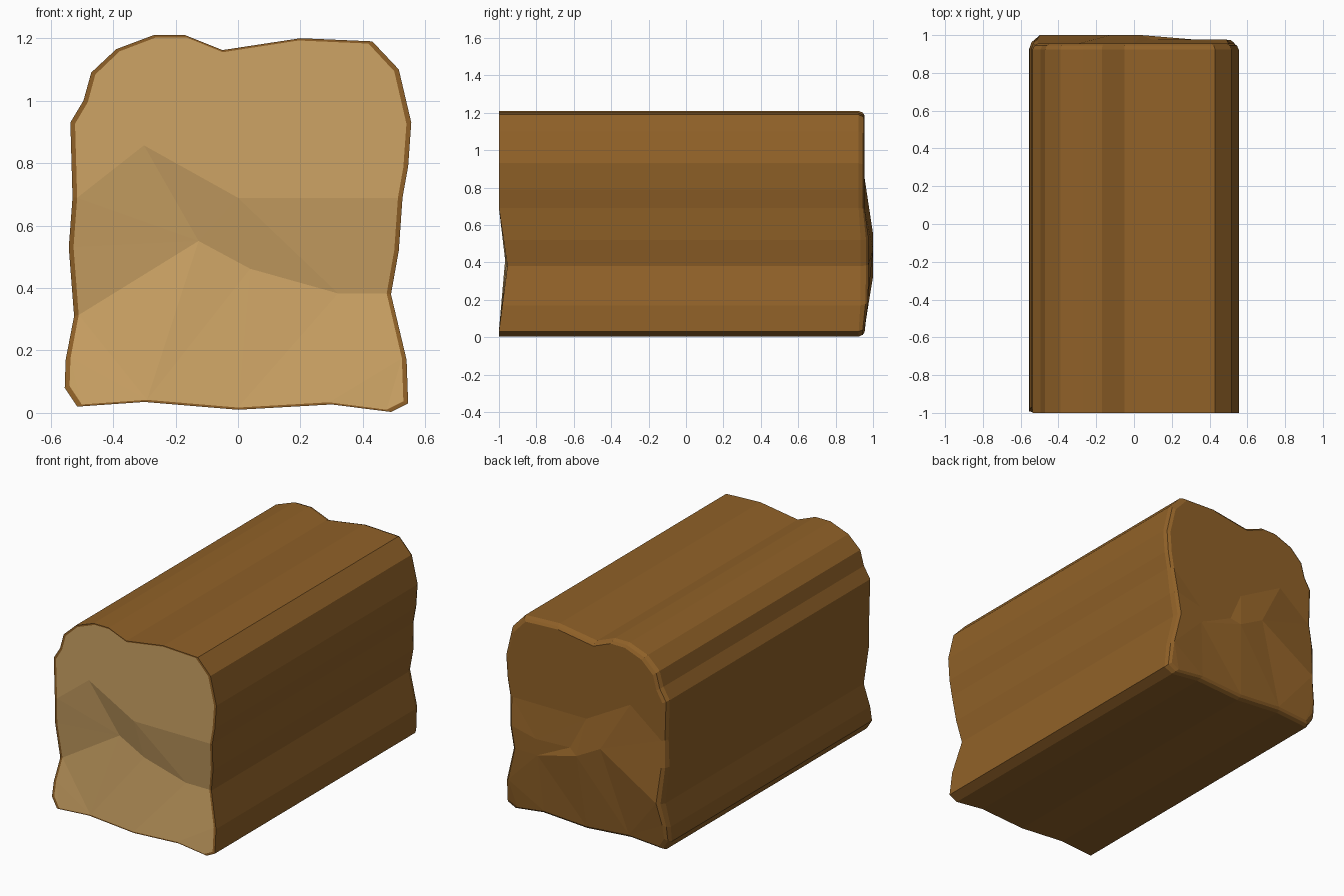
import bpy, bmesh
from mathutils import Vector
from mathutils.geometry import delaunay_2d_cdt

cube = bpy.data.objects.get("Cube")
if cube:
    bpy.data.objects.remove(cube, do_unlink=True)


def material(name, rgb):
    mat = bpy.data.materials.new(name)
    mat.use_nodes = True
    mat.diffuse_color = (*rgb, 1)
    mat.node_tree.nodes["Principled BSDF"].inputs["Base Color"].default_value = (*rgb, 1)
    return mat


crust_brown = material("crust brown", (0.28, 0.12, 0.021))
crumb_tan = material("crumb tan", (0.61, 0.37, 0.13))

# Loaf cross-section (x, z), counter-clockwise from the bottom left
OUTLINE = [(-.515, .02), (-.3, .035), (0, .01), (.3, .027), (.49, .003), (.545, .03),
           (.54, .17), (.49, .38), (.515, .52), (.527, .69), (.545, .79), (.555, .93),
           (.515, 1.1), (.43, 1.19), (.2, 1.2), (-.05, 1.162), (-.17, 1.21), (-.27, 1.21),
           (-.39, 1.165), (-.47, 1.09), (-.495, 1), (-.537, .93), (-.53, .69),
           (-.542, .53), (-.525, .31), (-.552, .17), (-.555, .08)]

# Creases of the uneven slice: brow, valley and a step found only on the heel
BROW = [(-.53, .69), (-.31, .86), (0, .69), (.527, .69)]
VALLEY = [(-.525, .31), (-.13, .55), (.04, .46), (.33, .38), (.49, .38)]
STEP = [(.1, .49), (.34, .48), (.515, .52)]
DEPTH = 0.045


def height_on(line, x):
    for (x0, z0), (x1, z1) in zip(line, line[1:]):
        if x <= x1:
            t = max(0, (x - x0) / (x1 - x0))
            return z0 + t * (z1 - z0)
    return line[-1][1]


def slice_depth(x, z):
    brow, valley = height_on(BROW, x), height_on(VALLEY, x)
    if z >= brow:
        return 0
    if z >= valley:
        return DEPTH * (brow - z) / (brow - valley)
    return DEPTH * max(0, z - .03) / (valley - .03)


def heel_depth(x, z):
    d = slice_depth(x, z)
    return min(d, .022) if x > .08 else d


def place(p, y, depth, sx=1, sz=1):
    x, z = p
    return (x * sx, y + depth(x, z), .6 + (z - .6) * sz)


def add_cap(bm, lines, y, depth, sx, sz, flip):
    """Fill the cross-section, creased along the given lines."""
    points, edges = list(OUTLINE), []
    for line in lines:
        ids = []
        for p in line:
            if p not in points:
                points.append(p)
            ids.append(points.index(p))
        edges += list(zip(ids, ids[1:]))
    result = delaunay_2d_cdt([Vector(p) for p in points], edges,
                             [list(range(len(OUTLINE)))], 1, 1e-5)
    verts = [bm.verts.new(place(p, y, depth, sx, sz)) for p in result[0]]
    for f in result[2]:
        bm.faces.new([verts[i] for i in (reversed(f) if flip else f)])


def finish(bm, name, mat):
    mesh = bpy.data.meshes.new(name)
    bm.to_mesh(mesh)
    bm.free()
    mesh.materials.append(mat)
    obj = bpy.data.objects.new(name, mesh)
    bpy.context.collection.objects.link(obj)
    return obj


# Crust: front rim, long sides, rounded heel edge and heel
bm = bmesh.new()
stations = [(-1, slice_depth, .972, .988), (-1, slice_depth, 1, 1),
            (.923, lambda x, z: .5 * heel_depth(x, z), 1, 1),
            (.945, lambda x, z: .8 * heel_depth(x, z), .982, .984),
            (.955, heel_depth, .95, .96)]
rings = [[bm.verts.new(place(p, y, d, sx, sz)) for p in OUTLINE]
         for y, d, sx, sz in stations]
n = len(OUTLINE)
for a, b in zip(rings, rings[1:]):
    for i in range(n):
        j = (i + 1) % n
        bm.faces.new((a[i], a[j], b[j], b[i]))
add_cap(bm, [BROW, VALLEY, STEP], .955, heel_depth, .95, .96, True)
bmesh.ops.remove_doubles(bm, verts=bm.verts, dist=.0005)
finish(bm, "crust", crust_brown)

# Crumb: the cut face framed by the crust rim
bm = bmesh.new()
add_cap(bm, [BROW, VALLEY], -1, slice_depth, .972, .988, False)
finish(bm, "crumb", crumb_tan)
